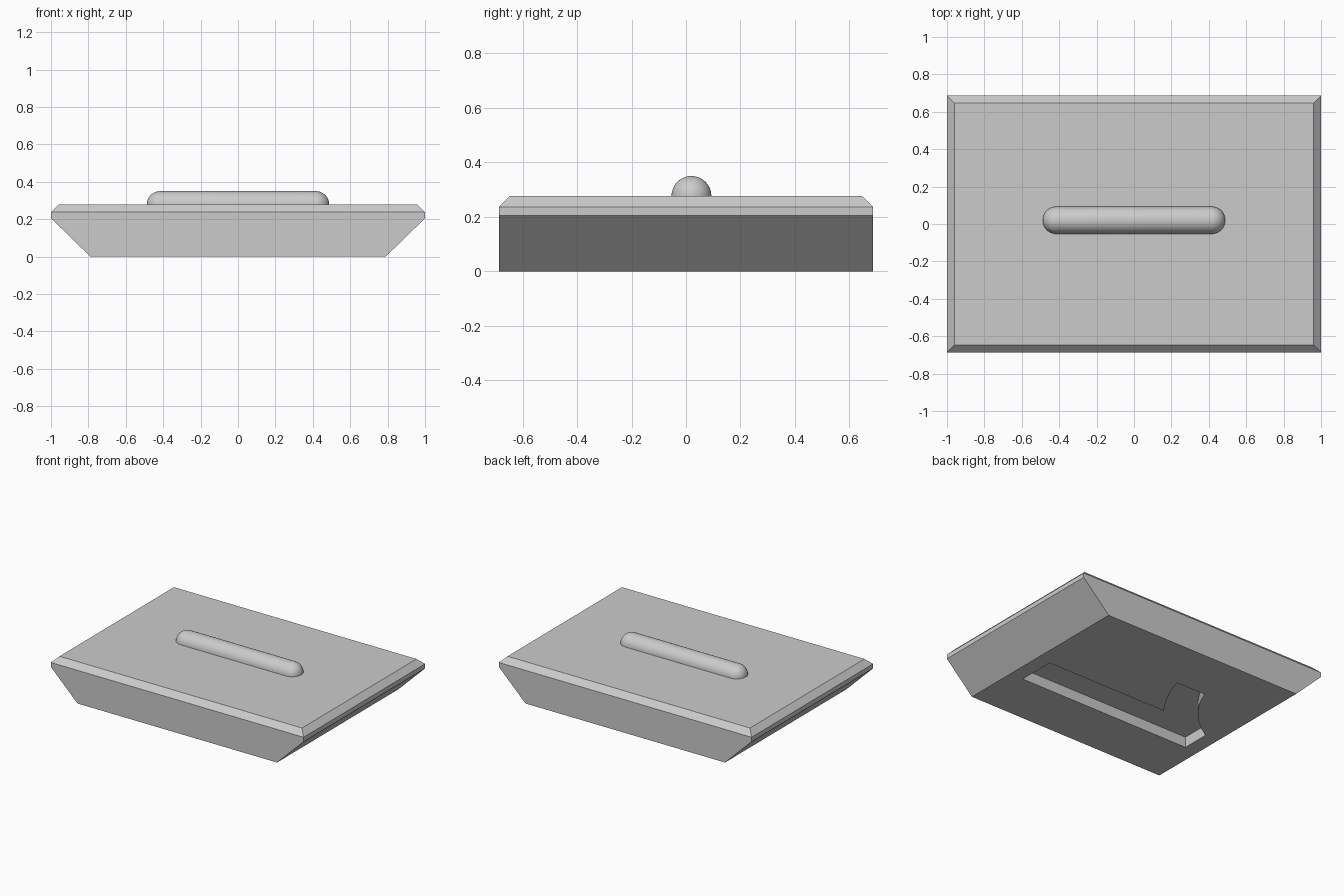
import bpy, bmesh, math
from mathutils import Vector

old = bpy.data.objects.get("Cube")
if old:
    bpy.data.objects.remove(old, do_unlink=True)

grey = bpy.data.materials.new("plain grey")
grey.use_nodes = True
colour = (0.6, 0.6, 0.6, 1)
grey.diffuse_color = colour
grey.node_tree.nodes["Principled BSDF"].inputs["Base Color"].default_value = colour


def finish(name, bm):
    bmesh.ops.recalc_face_normals(bm, faces=bm.faces[:])
    mesh = bpy.data.meshes.new(name)
    bm.to_mesh(mesh)
    bm.free()
    mesh.materials.append(grey)
    obj = bpy.data.objects.new(name, mesh)
    bpy.context.collection.objects.link(obj)
    return obj


def loft(name, rings):
    """Skin a stack of matching outlines and cap both ends."""
    bm = bmesh.new()
    loops = [[bm.verts.new(p) for p in ring] for ring in rings]
    for low, high in zip(loops, loops[1:]):
        for i in range(len(low)):
            j = (i + 1) % len(low)
            bm.faces.new((low[i], low[j], high[j], high[i]))
    bm.faces.new(loops[0])
    bm.faces.new(loops[-1])
    return finish(name, bm)


def rectangle(hx, hy, z):
    return [(-hx, -hy, z), (hx, -hy, z), (hx, hy, z), (-hx, hy, z)]


def arc_between(centre, radius, start, end, steps=20):
    """Points on a circle, angles in radians."""
    return [(centre[0] + radius * math.cos(start + (end - start) * i / steps),
             centre[1] + radius * math.sin(start + (end - start) * i / steps))
            for i in range(steps + 1)]


# Block: sloped ends, upright sides, thin rim and chamfered top
WIDE, DEEP, TOP, CHAMFER = 1.0, 0.687, 0.277, 0.04
block = loft("block", [rectangle(0.79, DEEP, 0), rectangle(WIDE, DEEP, 0.205),
                       rectangle(WIDE, DEEP, TOP - CHAMFER),
                       rectangle(WIDE - CHAMFER, DEEP - CHAMFER, TOP)])

# Underside recess: a straight channel joined by a curved branch
END, LOW, MID, HIGH = 0.685, -0.3, -0.03, 0.303
centre, inner, outer = (-1.07, 0.58), 0.78, 1.0


def angle_at_y(radius, y):
    return math.asin((y - centre[1]) / radius)


outline = [(-END, LOW), (END, LOW), (END, MID)]
outline += arc_between(centre, outer, angle_at_y(outer, MID), angle_at_y(outer, HIGH))
outline += arc_between(centre, inner, angle_at_y(inner, HIGH),
                       -math.acos((-END - centre[0]) / inner))
cutter = loft("recess_cutter", [[(x, y, z) for x, y in outline] for z in (-0.1, 0.075)])
cutter.hide_render = True

cut = block.modifiers.new("recess", 'BOOLEAN')
cut.operation = 'DIFFERENCE'
cut.solver = 'EXACT'
cut.object = cutter
bpy.context.view_layer.objects.active = block
bpy.ops.object.modifier_apply(modifier=cut.name)
bpy.data.objects.remove(cutter, do_unlink=True)

# Handle: half of a round-ended bar lying on the top
RADIUS, REACH = 0.073, 0.488
straight = REACH - RADIUS
bm = bmesh.new()
right_end = arc_between((straight, 0), RADIUS, 0, math.pi / 2, 12)
profile = right_end + [(-x, y) for x, y in reversed(right_end)]
verts = [bm.verts.new((x, y, 0)) for x, y in profile]
edges = [bm.edges.new(pair) for pair in zip(verts, verts[1:])]
bmesh.ops.spin(bm, geom=verts + edges, cent=(0, 0, 0), axis=(1, 0, 0),
               angle=math.pi, steps=24)
bmesh.ops.remove_doubles(bm, verts=bm.verts[:], dist=0.0005)
bmesh.ops.translate(bm, verts=bm.verts[:], vec=Vector((0, 0.02, TOP)))
handle = finish("handle", bm)
if sum(p.normal.z * p.area for p in handle.data.polygons) < 0:
    handle.data.flip_normals()

bpy.ops.object.select_all(action='DESELECT')
handle.select_set(True)
bpy.context.view_layer.objects.active = handle
bpy.ops.object.shade_smooth_by_angle(angle=math.radians(40))
